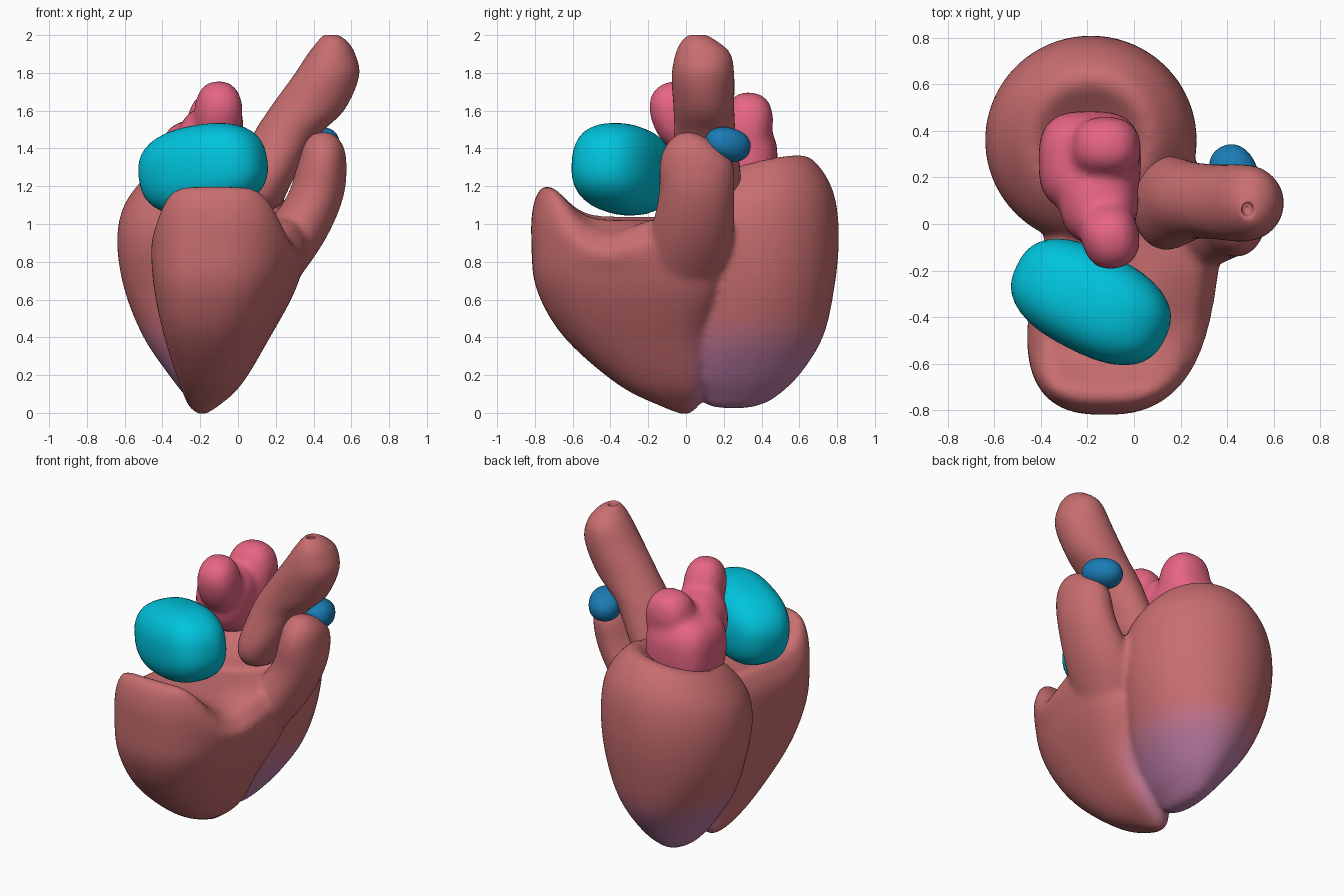
import bpy, bmesh
from math import sin, cos, pi, radians, exp
from mathutils import Vector, Matrix, Euler

if "Cube" in bpy.data.objects:
    bpy.data.objects.remove(bpy.data.objects["Cube"])


def material(name, rgb):
    m = bpy.data.materials.new(name)
    m.diffuse_color = (*rgb, 1)
    m.use_nodes = True
    m.node_tree.nodes["Principled BSDF"].inputs["Base Color"].default_value = m.diffuse_color
    return m


MUSCLE, PURPLE = Vector((0.58, 0.155, 0.16)), Vector((0.50, 0.20, 0.38))
muscle = material("muscle", MUSCLE)
cyan = material("cyan", (0.0, 0.55, 0.72))
pink = material("pink", (0.80, 0.13, 0.23))
blue = material("blue", (0.01, 0.20, 0.46))


def spow(v, p):
    return (1 if v >= 0 else -1) * abs(v) ** p


def clamp(v):
    return min(max(v, 0), 1)


def catmull(a, b, c, d, t):
    return [0.5 * (2 * q + (r - p) * t + (2 * p - 5 * q + 4 * r - s) * t * t
                   + (3 * q - p - 3 * r + s) * t ** 3) for p, q, r, s in zip(a, b, c, d)]


def loft(bm, sections, n=2.0, skew=0.0, seg=48, sub=5, warp=None):
    """Skin horizontal superellipse sections (z, cx, cy, rx, ry), smoothly interpolated."""
    rows = []
    for i in range(len(sections) - 1):
        a, d = sections[max(i - 1, 0)], sections[min(i + 2, len(sections) - 1)]
        rows += [catmull(a, sections[i], sections[i + 1], d, k / sub) for k in range(sub)]
    rows.append(sections[-1])
    rings = []
    for z, cx, cy, rx, ry in rows:
        ring = []
        for k in range(seg):
            t = 2 * pi * k / seg
            x, y = max(rx, .004) * spow(cos(t), 2 / n), max(ry, .004) * spow(sin(t), 2 / n)
            p = Vector((cx + x + skew * y, cy + y, z))
            ring.append(bm.verts.new(warp(p) if warp else p))
        rings.append(ring)
    faces = [bm.faces.new(rings[0][::-1]), bm.faces.new(rings[-1])]
    for r, s in zip(rings, rings[1:]):
        for k in range(seg):
            j = (k + 1) % seg
            faces.append(bm.faces.new((r[k], r[j], s[j], s[k])))
    bmesh.ops.recalc_face_normals(bm, faces=faces)


def blob(bm, loc, radii, rot=(0, 0, 0), n=2.0):
    """Rounded lump: a sphere pushed towards a box by exponent n."""
    verts = bmesh.ops.create_icosphere(bm, subdivisions=4, radius=1)["verts"]
    mat = Matrix.Translation(loc) @ Euler([radians(a) for a in rot]).to_matrix().to_4x4()
    for v in verts:
        c = v.co
        s = sum(abs(q) ** n for q in c) ** (-1 / n)
        v.co = mat @ Vector([q * s * r for q, r in zip(c, radii)])


def finish(name, bm, mat, voxel=0.0, smooth=6):
    me = bpy.data.meshes.new(name)
    bm.to_mesh(me)
    bm.free()
    ob = bpy.data.objects.new(name, me)
    bpy.context.collection.objects.link(ob)
    if voxel:  # fuse overlapping lumps into one soft skin
        r = ob.modifiers.new("fuse", "REMESH")
        r.mode, r.voxel_size = "VOXEL", voxel
        s = ob.modifiers.new("soften", "SMOOTH")
        s.factor, s.iterations = 0.5, smooth
        dg = bpy.context.evaluated_depsgraph_get()
        fused = bpy.data.meshes.new_from_object(ob.evaluated_get(dg))
        ob.modifiers.clear()
        ob.data = fused
    ob.data.materials.clear()
    ob.data.materials.append(mat)
    ob.data.polygons.foreach_set("use_smooth", [True] * len(ob.data.polygons))
    return ob


# Left ventricle: ovoid with a shallow dished top, higher at the back and right
def tilt(p):
    k = max(p.z / 1.3, 0) ** 4
    p.z += (0.25 * (p.y - 0.36) + 0.14 * (p.x + 0.19)) * k
    return p


bm = bmesh.new()
loft(bm, [(0.02, -.17, .26, 0, 0), (0.035, -.17, .25, .05, .12), (0.08, -.17, .27, .10, .20),
          (0.2, -.165, .29, .20, .31), (0.4, -.17, .33, .33, .395), (0.65, -.18, .36, .42, .425),
          (0.9, -.185, .36, .455, .45), (1.1, -.185, .36, .43, .425), (1.24, -.19, .36, .34, .34),
          (1.295, -.19, .36, .25, .25), (1.25, -.19, .33, .17, .17), (1.2, -.19, .32, .08, .08),
          (1.19, -.19, .32, 0, 0)], warp=tilt)


# Right ventricle: skewed wedge, raised front rim, right edge dipping behind it
def front_rim(p):
    k = clamp((p.z - 0.75) / 0.25)
    p.z += 0.16 * k * exp(-((p.y + 0.74) / 0.14) ** 2)
    p.z -= 0.10 * k * clamp((p.x - 0.08) / 0.15) * exp(-((p.y + 0.44) / 0.2) ** 2)
    return p


loft(bm, [(-.015, -.19, .0, 0, 0), (0.03, -.185, -.03, .07, .09), (0.15, -.145, -.13, .155, .23),
          (0.4, -.11, -.26, .265, .385), (0.65, -.07, -.29, .355, .50), (0.88, -.045, -.30, .395, .52),
          (0.99, -.045, -.30, .36, .505), (1.04, -.05, -.30, .31, .45), (1.03, -.06, -.30, .23, .35),
          (1.02, -.06, -.30, .12, .2), (1.02, -.06, -.30, 0, 0)], n=2.6, skew=0.16, warp=front_rim)

# Outflow neck rising from the right ventricle, and the wall bridging both ventricles
loft(bm, [(0.5, .05, -.1, .1, .12), (0.75, .17, -.02, .18, .22), (0.95, .30, .03, .18, .22),
          (1.15, .41, .055, .15, .20), (1.32, .445, .055, .13, .195), (1.42, .45, .03, .105, .135),
          (1.48, .45, .01, .05, .05), (1.485, .45, .01, 0, 0)])
blob(bm, (-.06, .10, .42), (.16, .22, .32), (0, 25, 0))
heart = finish("ventricles", bm, muscle, 0.018, 9)

# Purple tint fading in towards the apex of the left ventricle
STEPS = 10
for i in range(1, STEPS + 1):
    heart.data.materials.append(material(f"apex_tint_{i}", MUSCLE.lerp(PURPLE, i / STEPS)))
for f in heart.data.polygons:
    c = f.center
    f.material_index = round(STEPS * clamp((0.52 - c.z) / 0.25) * clamp((c.y + 0.02) / 0.16))

# Aorta: thick leaning vessel with a tiny pit at its end
bm = bmesh.new()
loft(bm, [(1.06, .12, .09, 0, 0), (1.1, .12, .09, .10, .15), (1.22, .14, .09, .145, .20),
          (1.45, .24, .10, .17, .165), (1.6, .36, .095, .20, .16), (1.78, .465, .09, .175, .165),
          (1.9, .495, .09, .125, .145), (1.97, .50, .07, .075, .09), (2.0, .49, .06, .03, .035),
          (1.96, .485, .07, .02, .025), (1.95, .485, .07, 0, 0)])
finish("aorta", bm, muscle)

# Right atrium: boxy rounded lump in front
bm = bmesh.new()
blob(bm, (-.185, -.335, 1.29), (.355, .22, .235), (0, -9, -27), n=2.5)
finish("right_atrium", bm, cyan)

# Left atrium: block with a rear lobe on its right and a narrower front lobe
bm = bmesh.new()
blob(bm, (-.19, .27, 1.33), (.22, .215, .22), n=3)
blob(bm, (-.12, .32, 1.50), (.15, .135, .20), (-10, 0, 0), n=2.5)
blob(bm, (-.15, .10, 1.42), (.17, .19, .20), n=2.4)
blob(bm, (-.105, -.045, 1.58), (.125, .14, .18), (20, 0, 15), n=2.4)
finish("left_atrium", bm, pink, 0.02, 14)

# Small blue valve behind the outflow neck
bm = bmesh.new()
blob(bm, (.43, .22, 1.42), (.10, .125, .09), (-12, 0, 25), n=2.2)
finish("outflow_valve", bm, blue)
